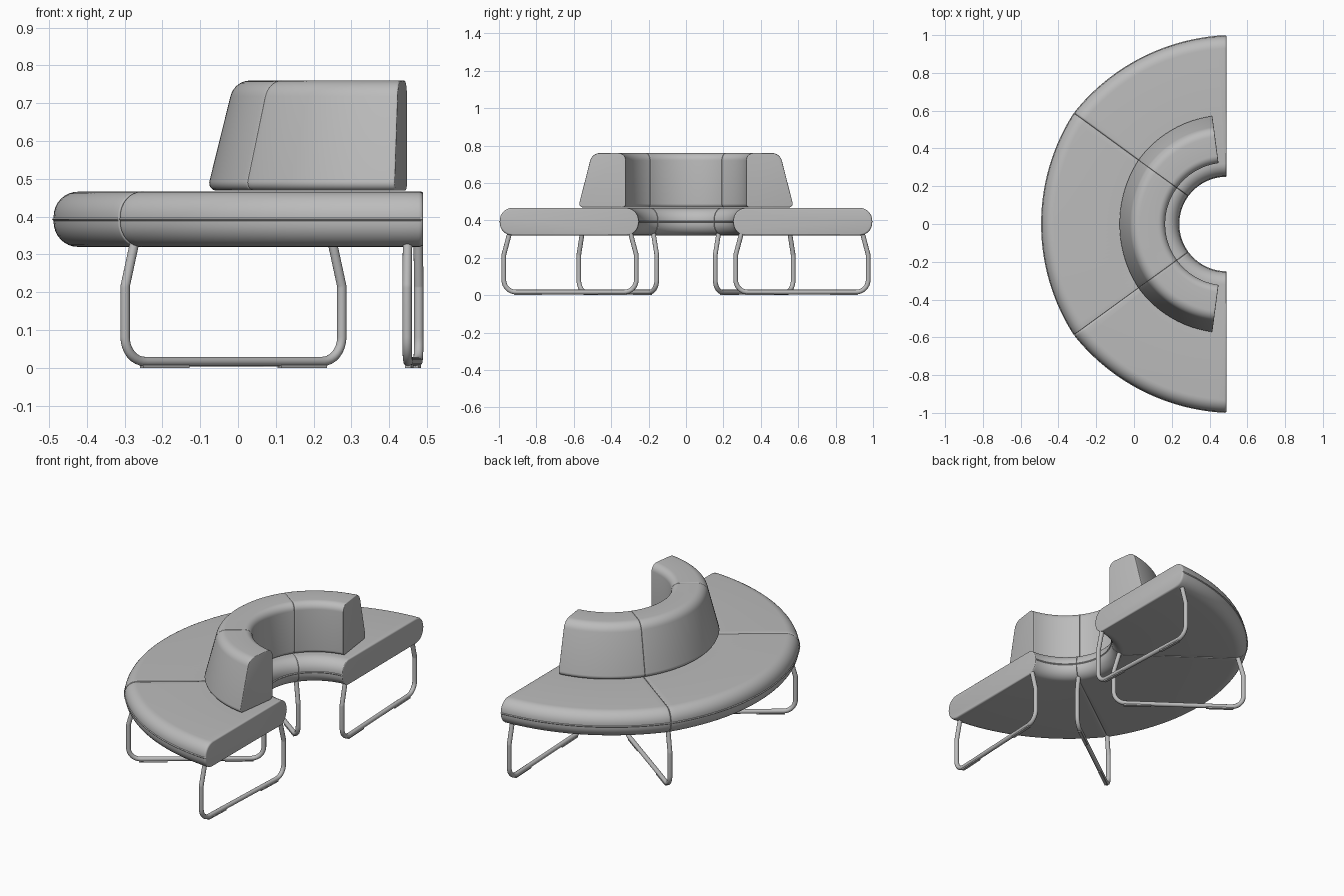
import bpy, bmesh, math
from mathutils import Vector

if "Cube" in bpy.data.objects:
    bpy.data.objects.remove(bpy.data.objects["Cube"], do_unlink=True)

CX = 0.49          # axis of the half-round bench
SEAM = 36          # angle of the joins between cushions


def material(name, value):
    m = bpy.data.materials.new(name)
    m.use_nodes = True
    m.diffuse_color = (value, value, value, 1)
    m.node_tree.nodes["Principled BSDF"].inputs["Base Color"].default_value = m.diffuse_color
    return m


GREY = material("neutral grey", 0.5)


def polar(r, z, deg):
    a = math.radians(deg)
    return Vector((CX - r * math.cos(a), r * math.sin(a), z))


def fillet(points, radii, steps=8, closed=True):
    """Round the corners of a 2D path."""
    pts = [Vector(p) for p in points]
    out = []
    for i, p in enumerate(pts):
        rad = radii[i]
        if rad == 0 or (not closed and i in (0, len(pts) - 1)):
            out.append(p)
            continue
        u = (pts[i - 1] - p).normalized()
        v = (pts[(i + 1) % len(pts)] - p).normalized()
        half = u.angle(v) / 2
        centre = p + (u + v).normalized() * rad / math.sin(half)
        d = rad / math.tan(half)
        a, b = p + u * d - centre, p + v * d - centre
        total = a.angle(b)
        for k in range(steps + 1):
            t = k / steps
            out.append(centre + (a * math.sin((1 - t) * total) + b * math.sin(t * total)) / math.sin(total))
    return out


def finish(name, bm):
    bmesh.ops.recalc_face_normals(bm, faces=bm.faces)
    me = bpy.data.meshes.new(name)
    bm.to_mesh(me)
    bm.free()
    me.materials.append(GREY)
    ob = bpy.data.objects.new(name, me)
    bpy.context.collection.objects.link(ob)
    bpy.ops.object.select_all(action="DESELECT")
    ob.select_set(True)
    bpy.context.view_layer.objects.active = ob
    bpy.ops.object.shade_smooth_by_angle(angle=math.radians(40))
    return ob


def cushion(name, profile, a0, a1, flatten=0.0, edge=0.01, steps=28):
    """Sweep a profile round the axis with softly rounded ends."""
    lo = Vector((min(p.x for p in profile), min(p.y for p in profile)))
    hi = Vector((max(p.x for p in profile), max(p.y for p in profile)))
    mid, size = (lo + hi) / 2, hi - lo
    soft = math.degrees(edge / mid.x)
    # Each ring is an angle and an inset
    ends = [(soft * (1 - math.sin(k * math.pi / 8)), edge * (1 - math.cos(k * math.pi / 8)))
            for k in range(4, -1, -1)]
    rings = [(a0 + s, i) for s, i in ends]
    rings += [(a0 + soft + (a1 - a0 - 2 * soft) * k / steps, 0) for k in range(1, steps)]
    rings += [(a1 - s, i) for s, i in reversed(ends)]
    bm = bmesh.new()
    loops = []
    for ang, inset in rings:
        t = 2 * (ang - a0) / (a1 - a0) - 1
        loop = []
        for p in profile:
            r = mid.x + (p.x - mid.x) * (1 - 2 * inset / size.x)
            z = mid.y + (p.y - mid.y) * (1 - 2 * inset / size.y)
            r -= flatten * (1 - t * t) * (r - lo.x) / size.x
            loop.append(bm.verts.new(polar(r, z, ang)))
        loops.append(loop)
    n = len(profile)
    for A, B in zip(loops, loops[1:]):
        for i in range(n):
            j = (i + 1) % n
            bm.faces.new((A[i], A[j], B[j], B[i]))
    bm.faces.new(loops[0])
    bm.faces.new(loops[-1])
    return finish(name, bm)


# Seat cushions with a piping ridge round the middle
Z0, Z1, ZM = 0.32, 0.466, 0.393
seat = fillet([(0.254, Z0), (0.996, Z0), (0.996, ZM - 0.004), (1.0, ZM), (0.996, ZM + 0.004),
               (0.996, Z1), (0.254, Z1), (0.254, ZM + 0.004), (0.25, ZM), (0.254, ZM - 0.004)],
              [0.066, 0.066, 0, 0, 0, 0.066, 0.066, 0, 0, 0])
cushion("seat_right", seat, -90, -SEAM, 0.01, 0.008)
cushion("seat_middle", seat, -SEAM, SEAM, 0.018, 0.003, 40)
cushion("seat_left", seat, SEAM, 90, 0.01, 0.008)

# Backrest cushions, sloping on the outside
back = fillet([(0.325, 0.469), (0.582, 0.469), (0.507, 0.76), (0.325, 0.76)],
              [0.02, 0.02, 0.055, 0.04])
cushion("backrest_right", back, -82.5, -SEAM, 0.0, 0.004)
cushion("backrest_middle", back, -SEAM, SEAM, 0.01, 0.003, 40)
cushion("backrest_left", back, SEAM, 82.5, 0.0, 0.004)

# Bent tube legs standing on radial lines
TUBE = 0.0125
leg = fillet([(0.298, 0.335), (0.266, 0.215), (0.266, 0.0165), (0.975, 0.0165),
              (0.975, 0.215), (0.943, 0.335)], [0, 0.03, 0.065, 0.065, 0.03, 0], closed=False)
for label, ang in (("right_end", -87.5), ("right_middle", -SEAM),
                   ("left_middle", SEAM), ("left_end", 87.5)):
    a = math.radians(ang)
    side = Vector((math.sin(a), math.cos(a), 0))
    path = [polar(p.x, p.y, ang) for p in leg]
    bm = bmesh.new()
    loops = []
    for i, p in enumerate(path):
        d = (path[min(i + 1, len(path) - 1)] - path[max(i - 1, 0)]).normalized()
        up = side.cross(d)
        loops.append([bm.verts.new(p + TUBE * (side * math.cos(k * math.pi / 8) + up * math.sin(k * math.pi / 8)))
                      for k in range(16)])
    for A, B in zip(loops, loops[1:]):
        for k in range(16):
            bm.faces.new((A[k], A[k - 1], B[k - 1], B[k]))
    bm.faces.new(loops[0])
    bm.faces.new(loops[-1])
    finish("leg_" + label, bm)

    # Floor glides under the bottom rail
    bm = bmesh.new()
    for r0, r1 in ((0.32, 0.47), (0.77, 0.92)):
        vs = [bm.verts.new(polar(r, z, ang) + side * s)
              for r in (r0, r1) for s in (-0.008, 0.008) for z in (0, 0.01)]
        bmesh.ops.convex_hull(bm, input=vs)
    finish("glides_" + label, bm)
